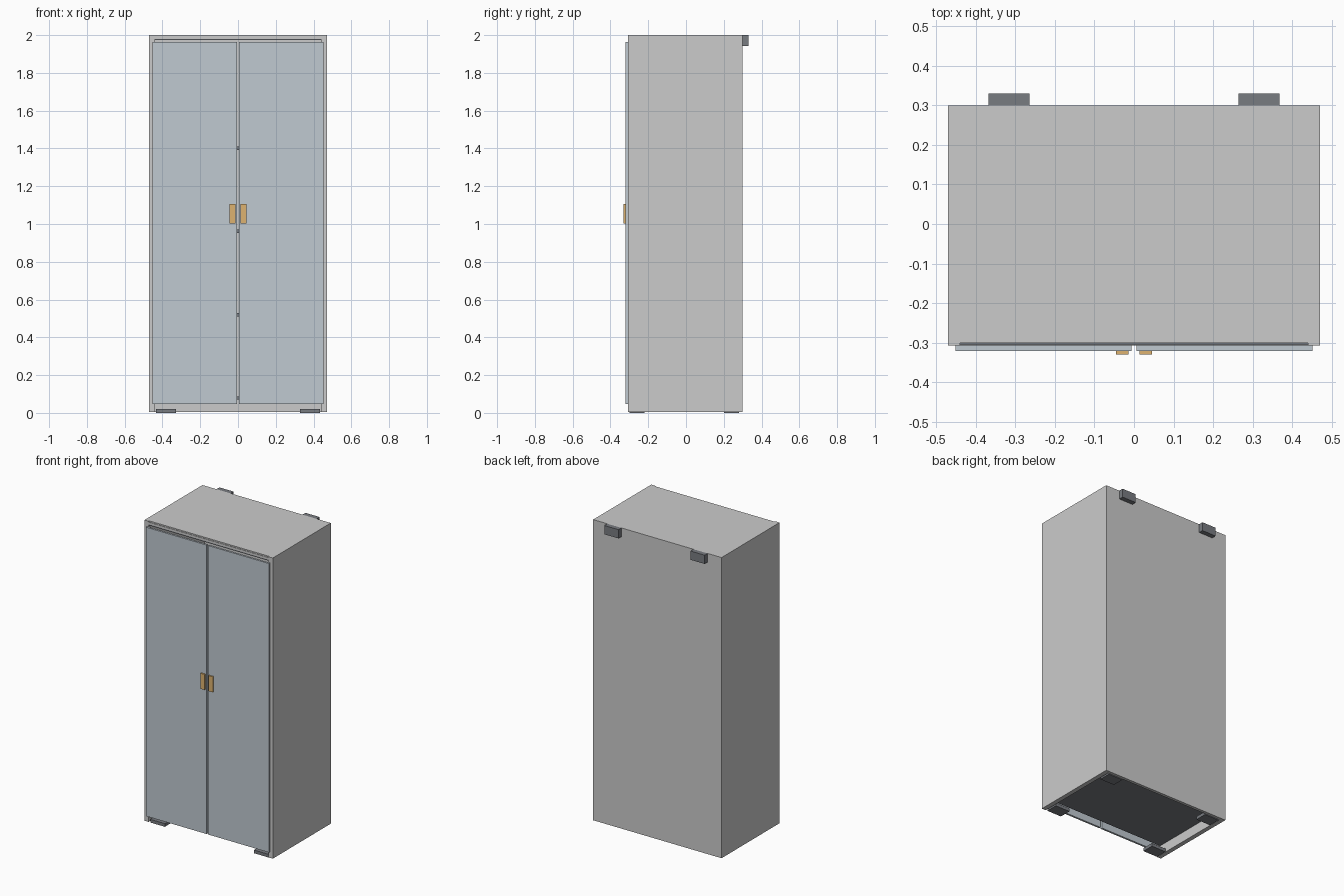
import bpy

if "Cube" in bpy.data.objects:
    bpy.data.objects.remove(bpy.data.objects["Cube"])


def material(name, rgb):
    m = bpy.data.materials.new(name)
    m.diffuse_color = (*rgb, 1)
    m.use_nodes = True
    m.node_tree.nodes["Principled BSDF"].inputs["Base Color"].default_value = m.diffuse_color
    return m


DOOR = material("pale_blue", (0.53, 0.59, 0.64))
BRASS = material("brass", (0.73, 0.45, 0.16))
DARK = material("dark_grey", (0.19, 0.20, 0.22))


def box(name, x, y, z, mat=None):
    """Box from (min, max) ranges on each axis."""
    bpy.ops.mesh.primitive_cube_add(
        size=1, location=[(a + b) / 2 for a, b in (x, y, z)])
    ob = bpy.context.object
    ob.name = name
    ob.scale = [b - a for a, b in (x, y, z)]
    bpy.ops.object.transform_apply(location=False, rotation=False, scale=True)
    if mat:
        ob.data.materials.append(mat)
    return ob


def pair(name, x, y, z, mat=None):
    """Left and right copies mirrored about x = 0."""
    box("right_" + name, x, y, z, mat)
    box("left_" + name, (-x[1], -x[0]), y, z, mat)


# Carcass: sides, top, back
pair("side_panel", (0.441, 0.471), (-0.308, 0.30), (0.005, 2.0))
box("top_panel", (-0.441, 0.441), (-0.301, 0.30), (1.982, 2.0))
box("back_panel", (-0.441, 0.441), (0.28, 0.30), (0.005, 1.982))

# Header lip with dark seal strip above the doors
box("header_lip", (-0.441, 0.441), (-0.308, -0.305), (1.98, 1.994))
box("seal_strip", (-0.441, 0.441), (-0.307, -0.297), (1.973, 1.98), DARK)

# Floor and shelves, evenly spaced
for i in range(4):
    z = 0.07 + 0.441 * i
    box("floor_panel" if i == 0 else f"shelf_{i}",
        (-0.441, 0.441), (-0.28, 0.28), (z, z + 0.018), DARK)

# Doors and handles
pair("door", (0.006, 0.452), (-0.321, -0.308), (0.046, 1.963), DOOR)
pair("handle", (0.014, 0.046), (-0.33, -0.321), (1.003, 1.106), BRASS)

# Feet at the four corners
pair("front_foot", (0.327, 0.434), (-0.30, -0.22), (0.0, 0.021), DARK)
pair("back_foot", (0.327, 0.434), (0.20, 0.28), (0.0, 0.021), DARK)

# Wall brackets on the back
pair("wall_bracket", (0.264, 0.368), (0.30, 0.331), (1.942, 2.0), DARK)
